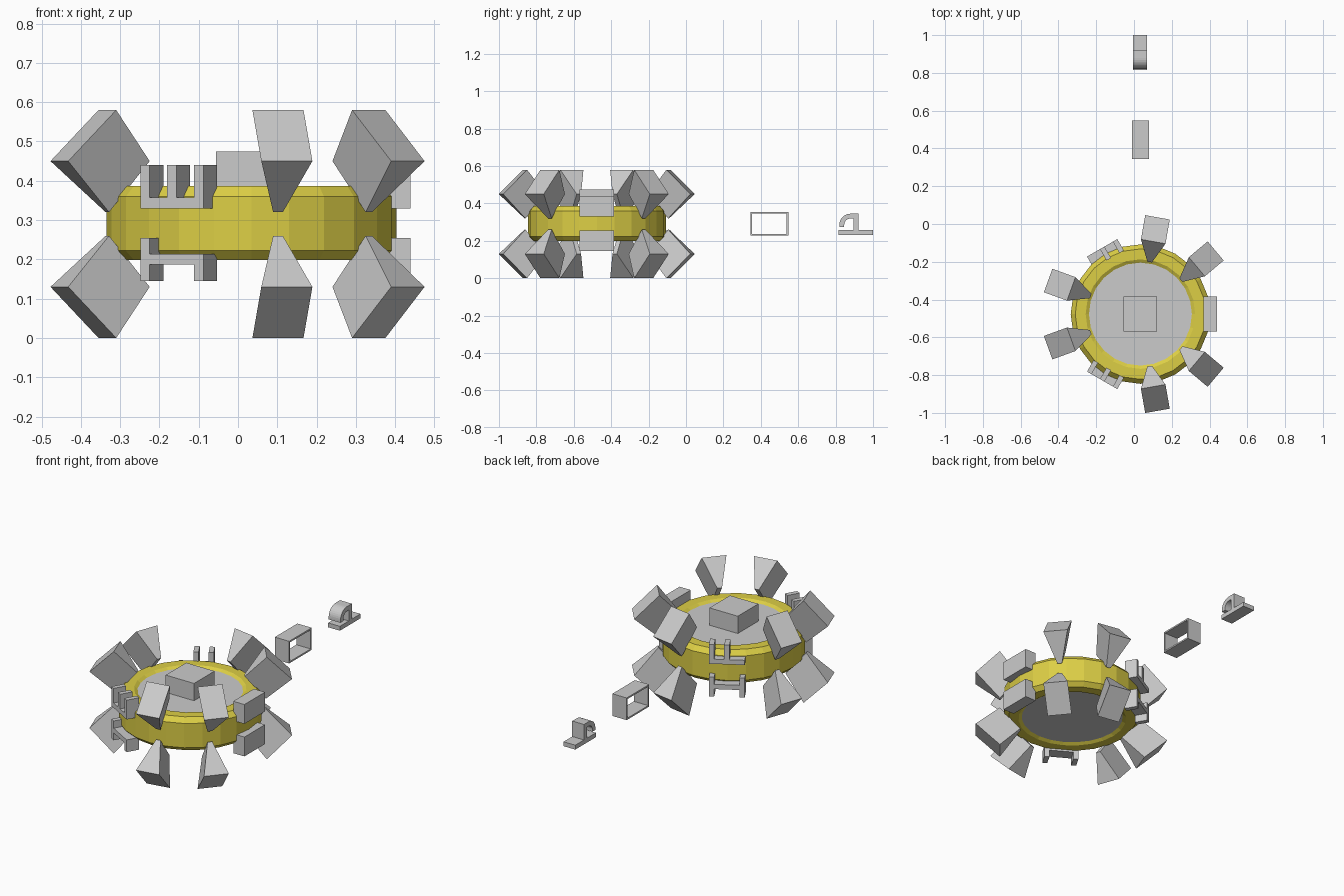
import bpy, bmesh, math
from mathutils import Matrix, Vector

if "Cube" in bpy.data.objects:
    bpy.data.objects.remove(bpy.data.objects["Cube"])

CX, CY, MID = 0.034, -0.477, 0.29     # hub axis and mirror height
HUB = Matrix.Translation((CX, CY, 0))

yellow = bpy.data.materials.new("yellow")
yellow.diffuse_color = (0.72, 0.62, 0.06, 1)
yellow.use_nodes = True
yellow.node_tree.nodes["Principled BSDF"].inputs["Base Color"].default_value = yellow.diffuse_color


def finish(name, bm, matrix=Matrix(), mat=None):
    bm.transform(matrix)
    bmesh.ops.recalc_face_normals(bm, faces=bm.faces)
    me = bpy.data.meshes.new(name)
    bm.to_mesh(me)
    bm.free()
    ob = bpy.data.objects.new(name, me)
    bpy.context.collection.objects.link(ob)
    if mat:
        me.materials.append(mat)
    return ob


def add_box(bm, lo, hi):
    lo, hi = Vector(lo), Vector(hi)
    m = Matrix.Translation((lo + hi) / 2) @ Matrix.Diagonal((*(hi - lo), 1))
    bmesh.ops.create_cube(bm, size=1, matrix=m)


def boxes(name, parts, matrix=Matrix()):
    bm = bmesh.new()
    for lo, hi in parts:
        add_box(bm, lo, hi)
    return finish(name, bm, matrix)


def prism(name, outline, x0, x1):
    """Extrude a closed (y, z) outline along x."""
    bm = bmesh.new()
    f = bm.faces.new([bm.verts.new((x0, y, z)) for y, z in outline])
    r = bmesh.ops.extrude_face_region(bm, geom=[f])
    vs = [v for v in r["geom"] if isinstance(v, bmesh.types.BMVert)]
    bmesh.ops.translate(bm, verts=vs, vec=(x1 - x0, 0, 0))
    return finish(name, bm)


def around(deg):
    return HUB @ Matrix.Rotation(math.radians(deg), 4, 'Z')


# Yellow hub ring: lathed closed profile
profile = [(0.27, 0.375), (0.29, 0.387), (0.345, 0.387), (0.369, 0.36),
           (0.369, 0.222), (0.345, 0.198), (0.29, 0.198), (0.27, 0.21)]
bm = bmesh.new()
vs = [bm.verts.new((r, 0, z)) for r, z in profile]
es = [bm.edges.new((vs[i], vs[(i + 1) % len(vs)])) for i in range(len(vs))]
bmesh.ops.spin(bm, geom=vs + es, axis=(0, 0, 1), cent=(0, 0, 0),
               angle=2 * math.pi, steps=24)
bmesh.ops.remove_doubles(bm, verts=bm.verts, dist=1e-4)
finish("hub_ring", bm, HUB, yellow)

# Grey core disc and top box
bm = bmesh.new()
bmesh.ops.create_cone(bm, cap_ends=True, segments=48, radius1=0.28, radius2=0.28,
                      depth=0.168, matrix=Matrix.Translation((0, 0, 0.2925)))
finish("core_disc", bm, HUB)
boxes("top_box", [((-0.09, -0.092, 0.37), (0.088, 0.092, 0.475))], HUB)

# Flared blocks, tilted 45 degrees, above and below the ring
block = [(0.52, 0.45, 0.066), (0.39, 0.58, 0.066), (0.28, 0.45, 0.0125), (0.39, 0.32, 0.0125)]
for deg in (40, 80, 160, 200, 280, 320):
    for level in ("upper", "lower"):
        bm = bmesh.new()
        sides = []
        for s in (-1, 1):
            sides.append([bm.verts.new((r, s * w, z if level == "upper" else 2 * MID - z))
                          for r, z, w in block])
            bm.faces.new(sides[-1])
        for i in range(4):
            j = (i + 1) % 4
            bm.faces.new((sides[0][i], sides[0][j], sides[1][j], sides[1][i]))
        finish(f"{level}_flared_block_{deg}", bm, around(deg))

# Rim fittings: radial 0.335-0.405, tangential +-0.0925
R0, R1, H, W = 0.335, 0.405, 0.0925, 0.027


def bar(t0, t1, z0, z1):
    return ((R0, t0, z0), (R1, t1, z1))


LEFT, CENTRE, RIGHT = (-H, -H + W), (-W / 2, W / 2), (H - W, H)
UP0, UP1, LO0, LO1 = 0.33, 0.44, 0.145, 0.255
base = bar(-H, H, UP0, UP0 + W)
rail = bar(-H, H, 0.187, 0.214)
boxes("upper_rim_box", [bar(-H, H, UP0, UP1)], around(0))
boxes("lower_rim_box", [bar(-H, H, LO0, LO1)], around(0))
boxes("two_prong_clip", [base] + [bar(*t, UP0, UP1) for t in (LEFT, CENTRE)], around(120))
boxes("double_post_clip", [rail] + [bar(*t, LO0, LO1) for t in (LEFT, RIGHT)], around(120))
boxes("three_prong_clip", [base] + [bar(*t, UP0, UP1) for t in (LEFT, CENTRE, RIGHT)], around(240))
boxes("step_clip", [rail, bar(*LEFT, LO0, LO1), bar(*RIGHT, LO0, 0.214)], around(240))

# Separate open frame
y0, y1, z0, z1, t = 0.345, 0.547, 0.228, 0.354, 0.009
boxes("open_frame", [((-0.01, y0, z0), (0.08, y1, z0 + t)),
                     ((-0.01, y0, z1 - t), (0.08, y1, z1)),
                     ((-0.01, y0, z0 + t), (0.08, y0 + t, z1 - t)),
                     ((-0.01, y1 - t, z0 + t), (0.08, y1, z1 - t))])

# Separate hook bracket: base bar, post and curved hook
boxes("hook_base", [((-0.004, 0.815, 0.232), (0.07, 1.0, 0.257)),
                    ((-0.004, 0.895, 0.257), (0.07, 0.922, 0.345))])


def arc(r):
    return [(0.879 - r * math.sin(a), 0.286 + r * math.cos(a))
            for a in (math.radians(10 * k) for k in range(10))]


outer, inner = arc(0.059), arc(0.033)
prism("hook_arch", [(0.9, 0.345)] + outer + [(0.82, 0.275), (0.846, 0.275)]
      + inner[::-1] + [(0.9, 0.319)], -0.004, 0.07)
